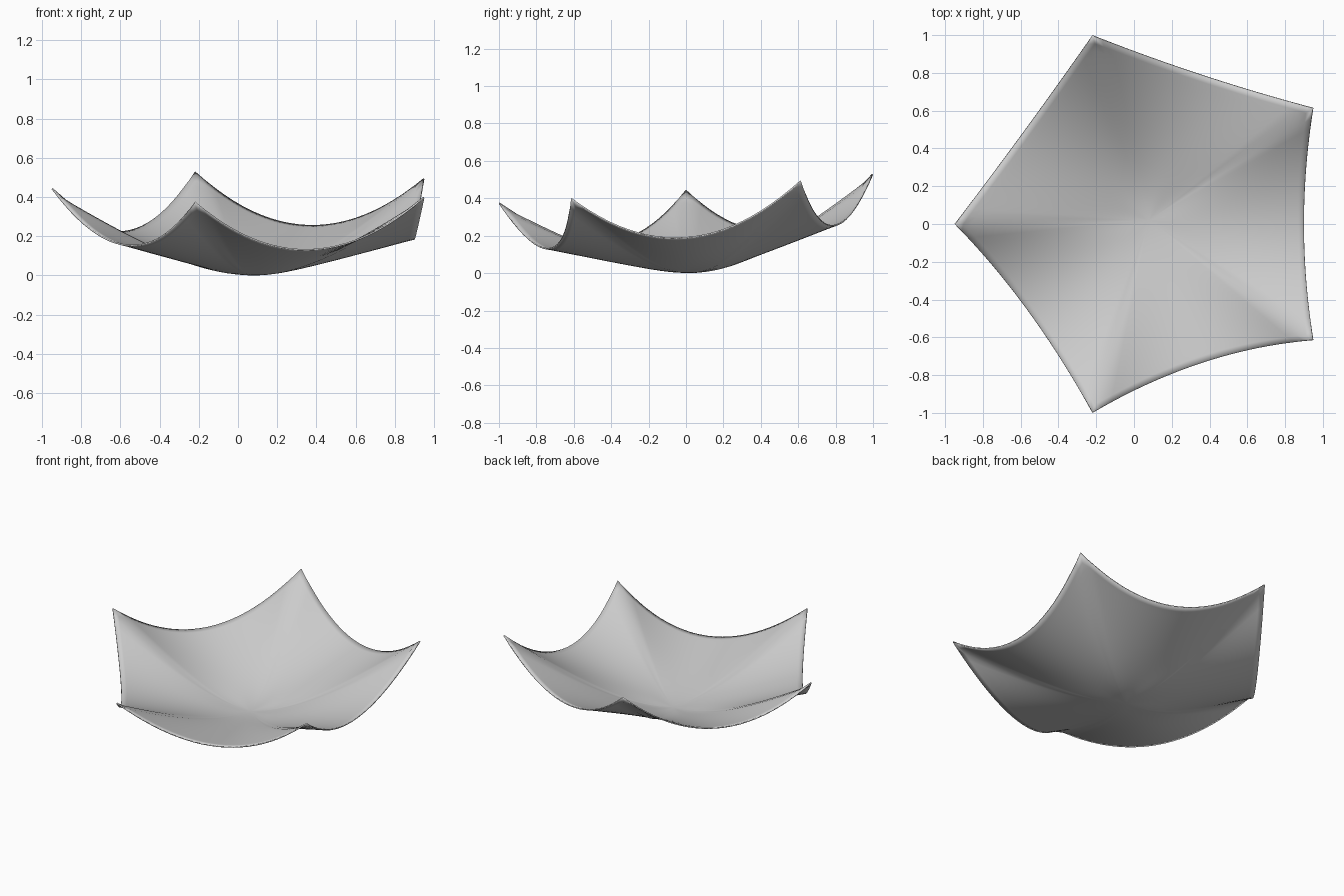
import bpy, bmesh
from math import sqrt, pi, sin
from mathutils import Vector

if "Cube" in bpy.data.objects:
    bpy.data.objects.remove(bpy.data.objects["Cube"])

# Five raised corners, the sagging midpoint of the edge after each, and the low centre
corners = [Vector(p) for p in ((-.95, 0, .44), (-.22, -1, .37), (.95, -.615, .395),
                               (.95, .615, .49), (-.22, 1, .525))]
mids = [Vector(p) for p in ((-.565, -.455, .15), (.36, -.735, .127), (.90, 0, .185),
                            (.36, .79, .25), (-.58, .495, .22))]
centre = Vector((.08, .02, 0))
STEPS, RINGS = 24, 24


def rim_points():
    """Parabolic edges through the midpoints, with closeness to a corner (0..1)."""
    for i in range(5):
        a, b, m = corners[i], corners[(i + 1) % 5], mids[i]
        ctrl = 2 * m - (a + b) / 2
        for k in range(STEPS):
            t = k / STEPS
            p = a * (1 - t) ** 2 + ctrl * 2 * t * (1 - t) + b * t * t
            yield p, 1 - sin(pi * t)


def rise(t, near):
    """Radial profile: shallow cone towards edges, bowl towards corners."""
    a = .2 + .4 * near
    return (sqrt(t * t + a * a) - a) / (sqrt(1 + a * a) - a)


# Draped sheet as rings spreading from the centre
bm = bmesh.new()
hub = bm.verts.new(centre)
rim = list(rim_points())
n = len(rim)
prev = None
for r in range(1, RINGS + 1):
    t = r / RINGS
    ring = []
    for p, near in rim:
        q = centre.lerp(p, t)
        q.z = p.z * rise(t, near)
        ring.append(bm.verts.new(q))
    for j in range(n):
        k = (j + 1) % n
        if prev:
            bm.faces.new((prev[j], ring[j], ring[k], prev[k]))
        else:
            bm.faces.new((hub, ring[j], ring[k]))
    prev = ring

# Soften creases inside the rim
inner = [v for v in bm.verts if not v.is_boundary and v is not hub]
for _ in range(3):
    bmesh.ops.smooth_vert(bm, verts=inner, factor=.4, use_axis_z=True)

mesh = bpy.data.meshes.new("draped_sheet")
bm.to_mesh(mesh)
bm.free()
sheet = bpy.data.objects.new("draped_sheet", mesh)
bpy.context.collection.objects.link(sheet)

# Thin cloth thickness
solid = sheet.modifiers.new("thickness", 'SOLIDIFY')
solid.thickness = .008
solid.offset = 1

bpy.context.view_layer.objects.active = sheet
sheet.select_set(True)
bpy.ops.object.shade_smooth_by_angle()
